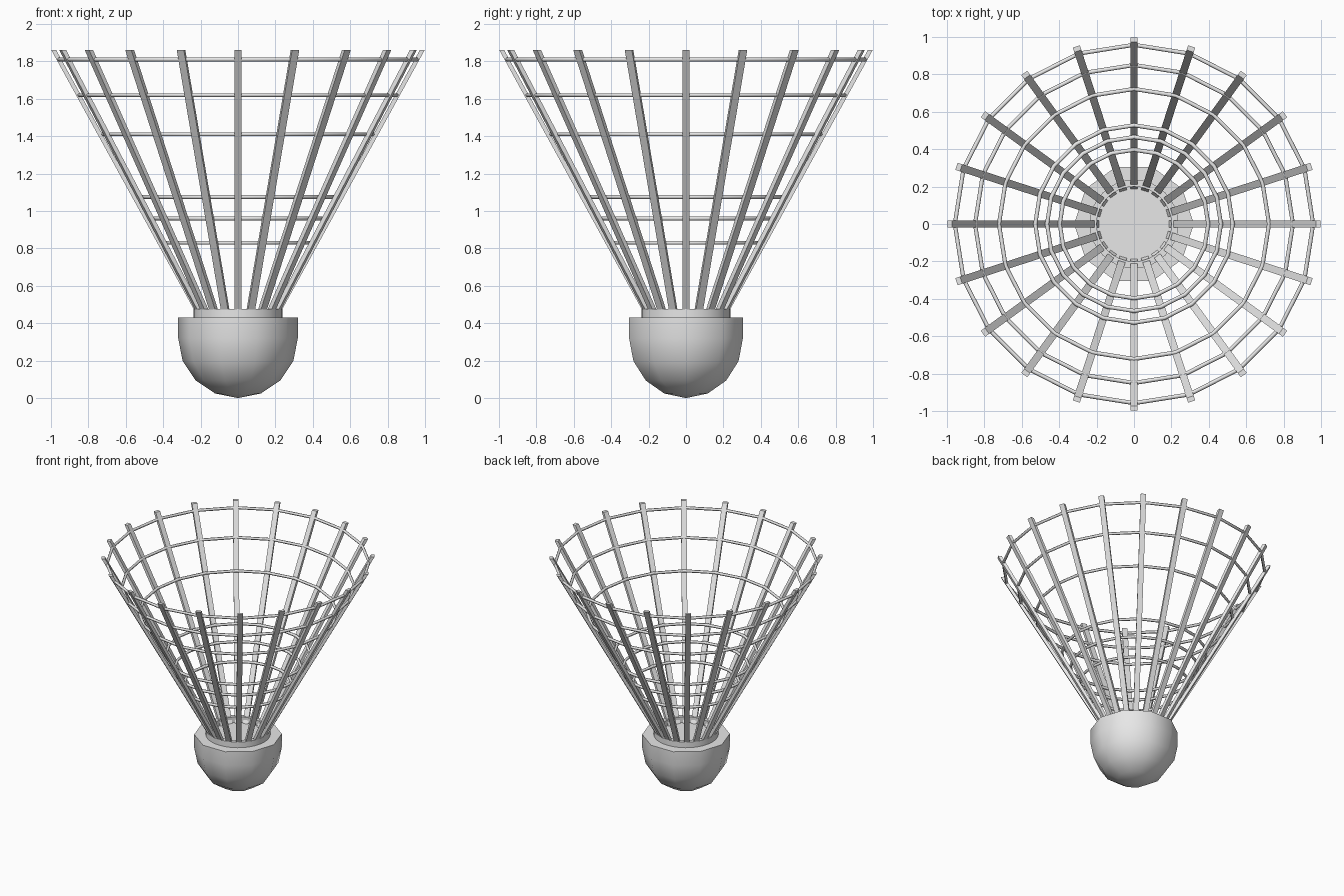
import bpy
import bmesh
from math import sin, cos, pi, radians

cube = bpy.data.objects.get("Cube")
if cube:
    bpy.data.objects.remove(cube, do_unlink=True)

RIBS = 20

grey = bpy.data.materials.new("light_grey")
grey.use_nodes = True
grey.diffuse_color = (0.8, 0.8, 0.8, 1)
grey.node_tree.nodes["Principled BSDF"].inputs["Base Color"].default_value = (0.8, 0.8, 0.8, 1)


def finish(name, bm, angle=None):
    """Turn a bmesh into a named object with optional smoothing."""
    bmesh.ops.remove_doubles(bm, verts=bm.verts, dist=0.0001)
    bmesh.ops.recalc_face_normals(bm, faces=bm.faces)
    mesh = bpy.data.meshes.new(name)
    bm.to_mesh(mesh)
    bm.free()
    obj = bpy.data.objects.new(name, mesh)
    bpy.context.collection.objects.link(obj)
    mesh.materials.append(grey)
    if angle:
        bpy.ops.object.select_all(action='DESELECT')
        obj.select_set(True)
        bpy.context.view_layer.objects.active = obj
        bpy.ops.object.shade_smooth_by_angle(angle=radians(angle))
    return obj


def lathe(name, profile, sides, closed=False, angle=None):
    """Spin an (r, z) profile around the z axis."""
    bm = bmesh.new()
    verts = [bm.verts.new((r, 0, z)) for r, z in profile]
    pairs = list(zip(verts, verts[1:]))
    if closed:
        pairs.append((verts[-1], verts[0]))
    edges = [bm.edges.new(p) for p in pairs]
    bmesh.ops.spin(bm, geom=verts + edges, cent=(0, 0, 0), axis=(0, 0, 1),
                   angle=2 * pi, steps=sides, use_merge=True)
    return finish(name, bm, angle)


# Cork base: hemisphere, short straight wall and flat top
R = 0.32
dome = [(R * sin(i * pi / 16), R - R * cos(i * pi / 16)) for i in range(0, 9, 2)]
lathe("cork_base", dome + [(R, 0.43), (0, 0.43)], 10, angle=45)

# Collar holding the feet of the ribs
lathe("collar", [(0.2, 0.425), (0.237, 0.425), (0.237, 0.475), (0.2, 0.475)],
      32, closed=True, angle=40)

# Ribs: slanted bars with level ends
bm = bmesh.new()
for i in range(RIBS):
    a = 2 * pi * i / RIBS
    ends = []
    for outer, z in ((0.212, 0.43), (0.998, 1.86)):
        ring = []
        for r, t in ((outer - 0.026, -0.02), (outer, -0.02),
                     (outer, 0.02), (outer - 0.026, 0.02)):
            ring.append(bm.verts.new((r * cos(a) - t * sin(a),
                                      r * sin(a) + t * cos(a), z)))
        ends.append(ring)
    low, high = ends
    bm.faces.new(low)
    bm.faces.new(high)
    for k in range(4):
        n = (k + 1) % 4
        bm.faces.new((low[k], low[n], high[n], high[k]))
finish("ribs", bm)

# Cross threads: thin hoops with a corner at every rib
for n, (r, z) in enumerate([(0.397, 0.83), (0.465, 0.96), (0.528, 1.075),
                            (0.722, 1.41), (0.85, 1.62), (0.958, 1.81)]):
    section = [(r + 0.011 * cos(k * pi / 3), z + 0.011 * sin(k * pi / 3))
               for k in range(6)]
    lathe(f"hoop_{n + 1}", section, RIBS, closed=True, angle=65)
